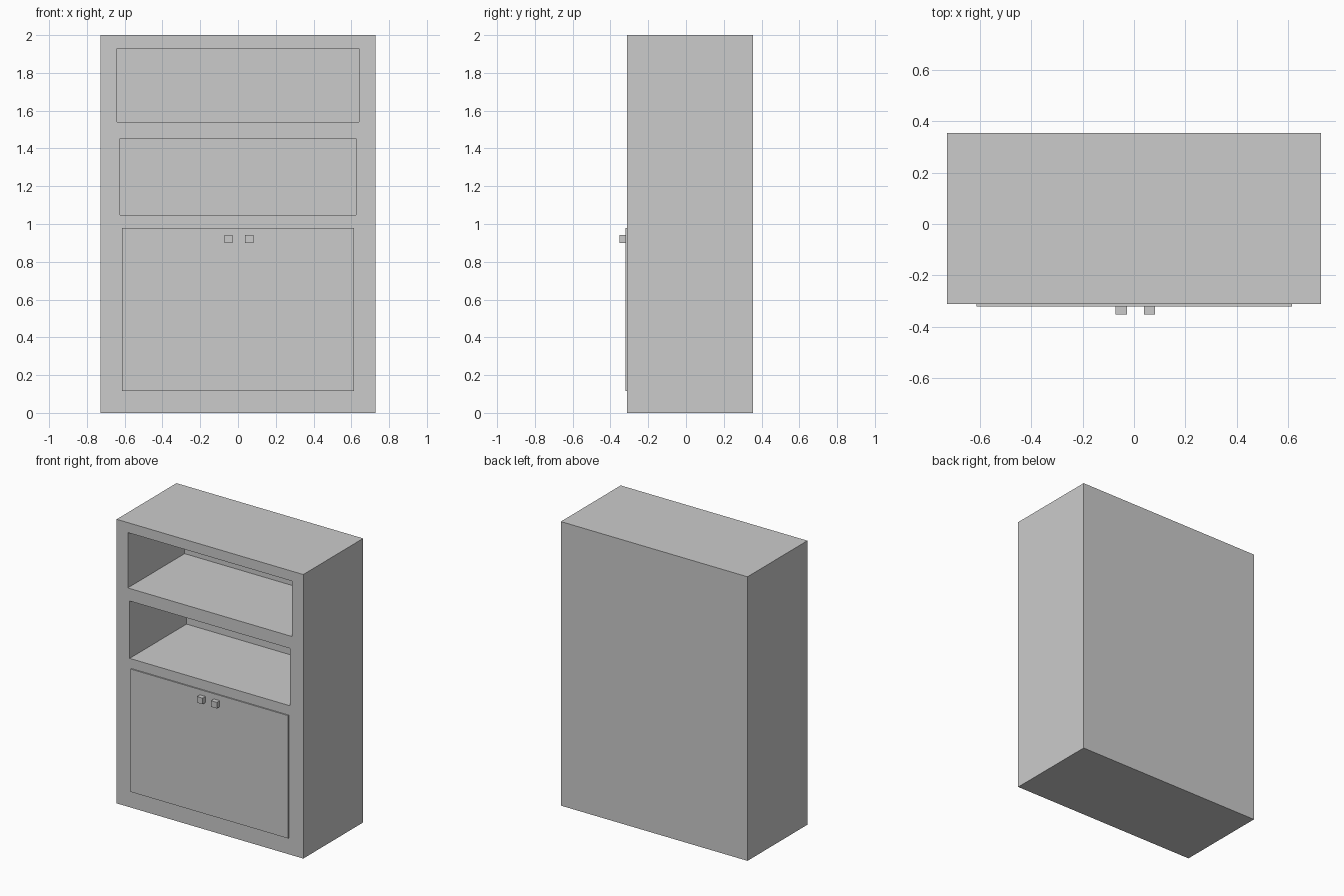
import bpy

if "Cube" in bpy.data.objects:
    bpy.data.objects.remove(bpy.data.objects["Cube"])

FRONT, BACK = -0.312, 0.354


def box(name, x, y, z):
    """Box from (min, max) pairs on each axis."""
    bpy.ops.mesh.primitive_cube_add(size=1)
    obj = bpy.context.object
    obj.name = obj.data.name = name
    for v in obj.data.vertices:
        v.co = [lo + (c + 0.5) * (hi - lo) for c, (lo, hi) in zip(v.co, (x, y, z))]
    return obj


def carve(target, cutter):
    """Subtract the cutter from the target, then discard the cutter."""
    mod = target.modifiers.new("recess", 'BOOLEAN')
    mod.operation = 'DIFFERENCE'
    mod.solver = 'EXACT'
    mod.object = cutter
    bpy.context.view_layer.objects.active = target
    bpy.ops.object.modifier_apply(modifier=mod.name)
    bpy.data.objects.remove(cutter, do_unlink=True)


# Cabinet body with two open shelf compartments
cabinet = box("cabinet_body", (-0.727, 0.727), (FRONT, BACK), (0, 2))
for half_width, z in ((0.64, (1.54, 1.93)), (0.625, (1.048, 1.452))):
    carve(cabinet, box("shelf_cutter", (-half_width, half_width), (FRONT - 0.1, 0.32), z))

# Door panel standing slightly proud of the front
box("door_panel", (-0.613, 0.615), (FRONT - 0.009, FRONT + 0.01), (0.115, 0.98))

# Pair of square knobs
for name, x in (("left_knob", -0.05), ("right_knob", 0.06)):
    box(name, (x - 0.022, x + 0.022), (-0.353, FRONT), (0.9, 0.943))
